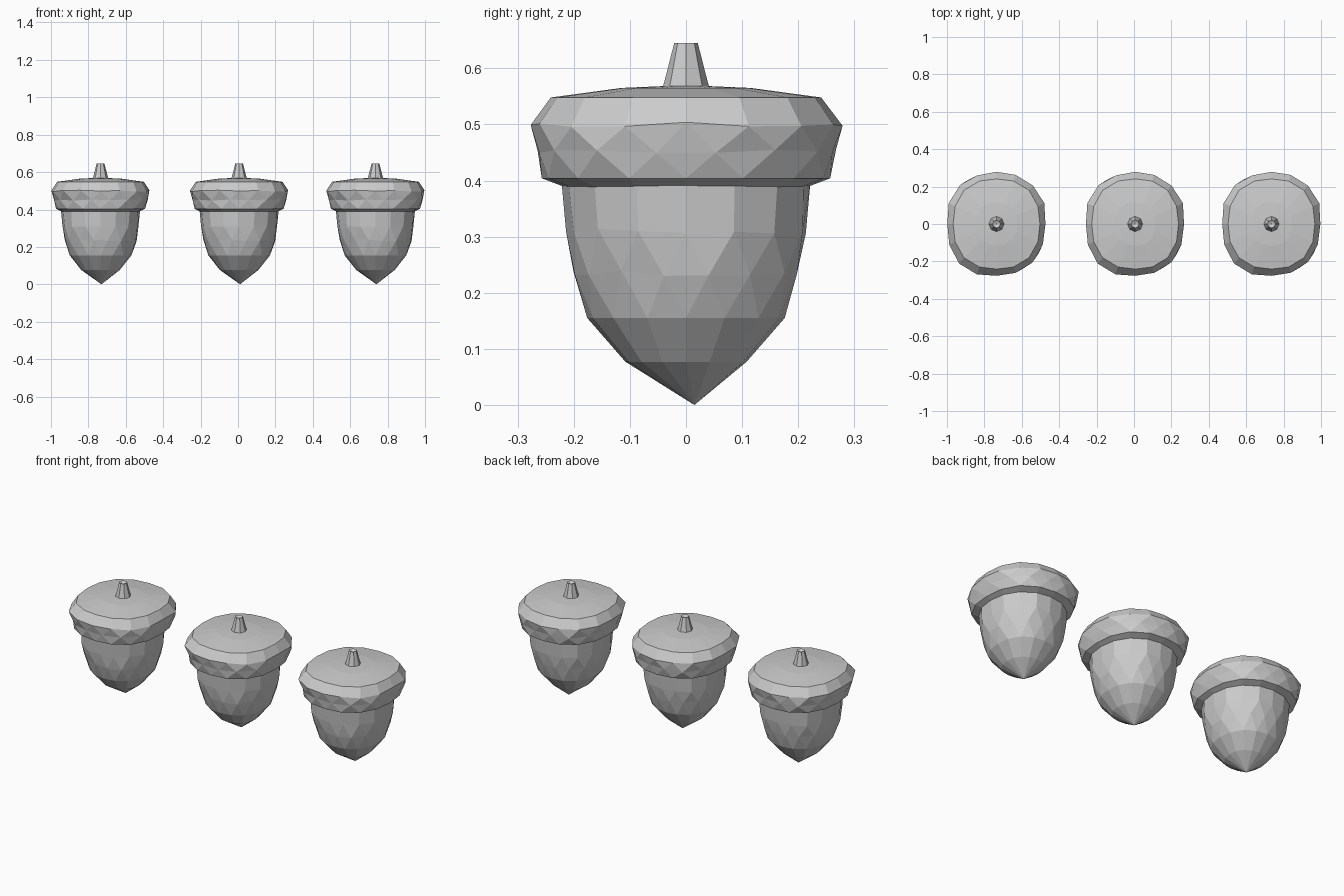
import bpy, bmesh, math, random

cube = bpy.data.objects.get("Cube")
if cube:
    bpy.data.objects.remove(cube, do_unlink=True)

grey = bpy.data.materials.new("plain grey")
grey.use_nodes = True
colour = (0.6, 0.6, 0.6, 1)
grey.diffuse_color = colour
grey.node_tree.nodes["Principled BSDF"].inputs["Base Color"].default_value = colour


def faceted(name, rings, sides, power, bottom=None, top=None, jitter=0, seed=1):
    """Stack rings (z, half width x, half width y, phase, jitter on/off);
    rings half a step apart are joined by staggered triangles."""
    rng = random.Random(seed)
    bm = bmesh.new()
    loops = []
    for z, rx, ry, phase, rough in rings:
        loop = []
        for i in range(sides):
            a = math.tau * (i + phase) / sides
            c, s = math.cos(a), math.sin(a)
            r = (abs(c) ** power + abs(s) ** power) ** (-1 / power)
            r *= 1 + rng.uniform(-jitter, jitter) * rough
            dz = rng.uniform(-jitter, jitter) * rough * 0.25
            loop.append(bm.verts.new((rx * r * c, ry * r * s, z + dz)))
        loops.append(loop)
    for (low, high), (a, b) in zip(zip(loops, loops[1:]), zip(rings, rings[1:])):
        shift = b[3] - a[3]
        for i in range(sides):
            j = (i + 1) % sides
            if shift == 0:
                bm.faces.new((low[i], low[j], high[j], high[i]))
            elif shift > 0:
                bm.faces.new((low[i], low[j], high[i]))
                bm.faces.new((low[j], high[j], high[i]))
            else:
                bm.faces.new((low[i], low[j], high[j]))
                bm.faces.new((low[i], high[j], high[i]))
    # Close each end with a fan to a point
    for loop, point in ((loops[0], bottom), (loops[-1], top)):
        if point:
            pole = bm.verts.new(point)
            for i in range(sides):
                bm.faces.new((loop[i], loop[(i + 1) % sides], pole))
    bmesh.ops.recalc_face_normals(bm, faces=bm.faces)
    mesh = bpy.data.meshes.new(name)
    bm.to_mesh(mesh)
    bm.free()
    mesh.materials.append(grey)
    return mesh


# Tapered nut with a pointed tip
nut = faceted("nut", [
    (0.077, 0.103, 0.108, 0, 0),
    (0.155, 0.165, 0.176, 0, 0),
    (0.235, 0.192, 0.202, 0.5, 1),
    (0.310, 0.206, 0.216, 0, 1),
    (0.400, 0.212, 0.222, 0, 0),
], 16, 2.25, bottom=(0.005, 0.015, 0), top=(0, 0, 0.41), jitter=0.02, seed=4)

# Wide rounded-square cap with a nearly flat top
cap = faceted("cap", [
    (0.388, 0.205, 0.215, 0, 0),
    (0.404, 0.238, 0.257, 0, 0),
    (0.450, 0.253, 0.268, 0.5, 1),
    (0.500, 0.263, 0.278, 0, 1),
    (0.548, 0.232, 0.241, 0, 0),
    (0.565, 0.110, 0.115, 0, 0),
], 16, 2.4, bottom=(0, 0, 0.39), top=(0, 0, 0.57), jitter=0.02, seed=7)

# Short tapered stem with a slightly sunken end
stem = faceted("stem", [
    (0.560, 0.043, 0.043, 0, 0),
    (0.590, 0.035, 0.035, 0, 0),
    (0.645, 0.021, 0.021, 0, 0),
], 8, 2, top=(0, 0, 0.635))

# Row of three acorns
for side, x in (("right", -0.735), ("middle", 0.006), ("left", 0.735)):
    for mesh in (nut, cap, stem):
        part = bpy.data.objects.new(f"{side}_{mesh.name}", mesh)
        part.location.x = x
        bpy.context.collection.objects.link(part)
